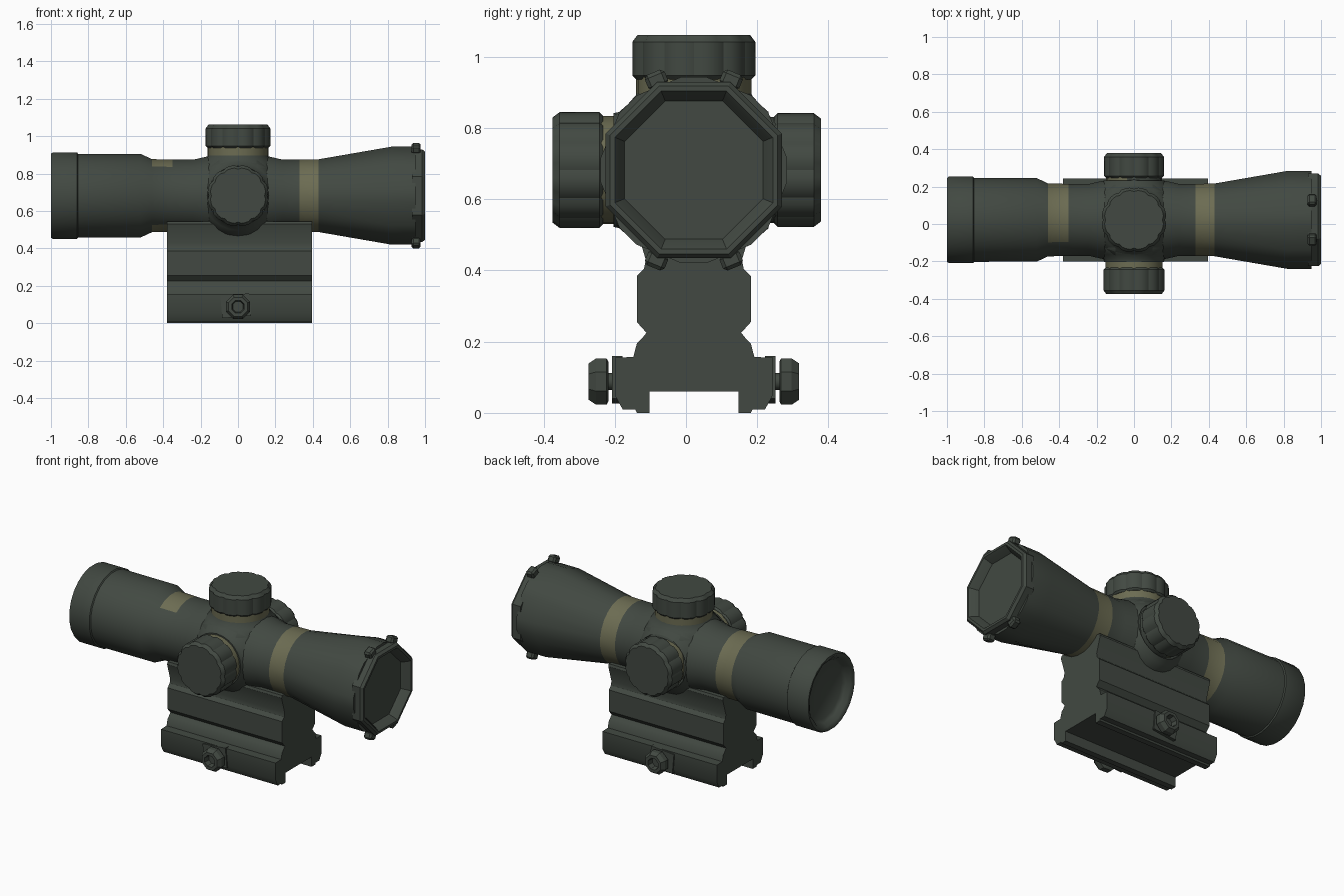
import bpy, bmesh, math
from mathutils import Vector, Matrix

cube = bpy.data.objects.get("Cube")
if cube:
    bpy.data.objects.remove(cube, do_unlink=True)


def material(name, rgb):
    m = bpy.data.materials.new(name)
    m.use_nodes = True
    m.diffuse_color = (*rgb, 1)
    bsdf = m.node_tree.nodes["Principled BSDF"]
    bsdf.inputs["Base Color"].default_value = (*rgb, 1)
    bsdf.inputs["Roughness"].default_value = 0.7
    return m


DARK = material("dark green grey", (0.054, 0.066, 0.054))
KHAKI = material("khaki", (0.15, 0.15, 0.085))
AXIS = Vector((0, 0.022, 0.682))       # optical axis
X, Y, Z = Vector((1, 0, 0)), Vector((0, 1, 0)), Vector((0, 0, 1))


def finish(name, bm, paint=None, angle=32):
    bmesh.ops.recalc_face_normals(bm, faces=bm.faces[:])
    if paint:
        for f in bm.faces:
            f.material_index = int(paint(f.calc_center_median()))
    me = bpy.data.meshes.new(name)
    bm.to_mesh(me)
    bm.free()
    ob = bpy.data.objects.new(name, me)
    bpy.context.collection.objects.link(ob)
    me.materials.append(DARK)
    me.materials.append(KHAKI)
    bpy.ops.object.select_all(action='DESELECT')
    ob.select_set(True)
    bpy.context.view_layer.objects.active = ob
    bpy.ops.object.shade_smooth_by_angle(angle=math.radians(angle))
    return ob


def lathe(name, profile, axis=X, centre=AXIS, segs=24, phase=0.0,
          shape=None, paint=None, angle=32):
    """Revolve (distance, radius) points; shape() scales the radius by angle."""
    bm = bmesh.new()
    u = Z if abs(axis.z) < 0.5 else Y
    v = axis.cross(u)
    rings = []
    for d, r in profile:
        ring = []
        for i in range(segs):
            a = 2 * math.pi * i / segs + phase
            k = r * (shape(d, r, i, a) if shape else 1)
            ring.append(bm.verts.new(centre + axis * d + (u * math.cos(a) + v * math.sin(a)) * k))
        rings.append(ring)
    for p, q in zip(rings, rings[1:]):
        for i in range(segs):
            j = (i + 1) % segs
            bm.faces.new((p[i], p[j], q[j], q[i]))
    bm.faces.new(rings[0])
    bm.faces.new(rings[-1])
    return finish(name, bm, paint, angle)


# Main tube: round at the eyepiece, eight-sided at the objective
def octagon_blend(d, r, i, a):
    t = min(max((d - 0.43) / 0.39, 0), 1)
    side = math.pi / 4
    flat = math.cos(side / 2) / math.cos(a % side - side / 2)
    scallop = 0.95 if d < -0.95 and r < 0.21 and i % 2 else 1
    return (1 + (flat - 1) * t) * scallop


def tube_paint(c):
    front_band = 0.33 < c.x < 0.43
    rear_band = -0.46 < c.x < -0.35 and c.y > -0.08
    return front_band or rear_band


lathe("scope_tube", [
    (-0.95, 0.17), (-0.965, 0.19), (-0.99, 0.205), (-1.0, 0.215), (-1.0, 0.226),
    (-0.99, 0.233), (-0.86, 0.233), (-0.855, 0.226), (-0.52, 0.225), (-0.46, 0.197),
    (-0.35, 0.194), (-0.24, 0.194), (-0.17, 0.21), (0.17, 0.21), (0.24, 0.194),
    (0.33, 0.194), (0.43, 0.196), (0.82, 0.276), (0.95, 0.276), (0.95, 0.2)],
    phase=math.radians(7.5), shape=octagon_blend, paint=tube_paint, angle=50)

# Eight-sided objective rim with its recessed lens
lathe("objective_rim", [
    (0.93, 0.24), (0.93, 0.268), (0.985, 0.268), (1.0, 0.255), (1.0, 0.24),
    (0.985, 0.228), (0.93, 0.2), (0.925, 0.19)],
    segs=8, phase=math.pi / 8)

# Small locking tabs round the objective
for k, deg in enumerate((22.5, 157.5, 202.5, 337.5)):
    bm = bmesh.new()
    bmesh.ops.create_cube(bm, size=1, matrix=(
        Matrix.Translation(AXIS) @ Matrix.Rotation(math.radians(deg), 4, 'X') @
        Matrix.Translation((0.952, 0, 0.274)) @ Matrix.Diagonal((0.05, 0.06, 0.046, 1))))
    bmesh.ops.bevel(bm, geom=bm.edges[:], offset=0.01, segments=1, affect='EDGES')
    finish(f"objective_tab_{k + 1}", bm)


# Adjustment turrets: flared base, coloured collar, fluted cap
def flutes(d, r, i, a):
    return 0.95 if i % 4 == 0 else 1


def turret(name, axis, start, end, radius, paint):
    lathe(name + "_base", [(0.05, 0.2), (0.1, 0.222), (0.15, 0.215), (0.185, 0.185),
                           (0.21, 0.163), (start - 0.03, 0.16)], axis, angle=50)
    lathe(name + "_collar", [(0.17, radius - 0.012), (start + 0.01, radius - 0.012)],
          axis, paint=paint)
    lathe(name + "_cap", [(start, radius - 0.01), (start + 0.01, radius),
                          (end - 0.02, radius), (end, radius - 0.015)],
          axis, segs=48, shape=flutes)


turret("top_turret", Z, 0.255, 0.38, 0.174, lambda c: True)
turret("front_turret", -Y, 0.255, 0.397, 0.164, lambda c: True)
turret("back_turret", Y, 0.225, 0.357, 0.161, lambda c: c.x < -0.03)

# Mount: one mirrored cross-section extruded along the tube
half = [(0.125, 0.06), (0.125, 0), (0.16, 0), (0.165, 0.01), (0.2, 0.01), (0.222, 0.05),
        (0.222, 0.155), (0.17, 0.157), (0.16, 0.195), (0.145, 0.21), (0.133, 0.225),
        (0.16, 0.255), (0.16, 0.385), (0.14, 0.405), (0.135, 0.43), (0.165, 0.53), (0.16, 0.545)]
section = half + [(-w, z) for w, z in reversed(half)]
bm = bmesh.new()
face = bm.faces.new([bm.verts.new((-0.38, AXIS.y + w, z)) for w, z in section])
grown = bmesh.ops.extrude_face_region(bm, geom=[face], use_keep_orig=True)
bmesh.ops.translate(bm, vec=(0.775, 0, 0),
                    verts=[g for g in grown["geom"] if isinstance(g, bmesh.types.BMVert)])
finish("rail_mount", bm)

# Clamp plates and bolts on both sides
for side, name in ((-1, "front"), (1, "back")):
    bm = bmesh.new()
    bmesh.ops.create_cube(bm, size=1, matrix=(
        Matrix.Translation((-0.012, AXIS.y + side * 0.215, 0.093)) @
        Matrix.Rotation(math.radians(-5), 4, 'Y') @ Matrix.Diagonal((0.155, 0.03, 0.12, 1))))
    finish(name + "_clamp_plate", bm)
    bolt = Vector((0, AXIS.y, 0.088))
    lathe(name + "_bolt_shaft", [(0.2, 0.024), (0.25, 0.024)], Y * side, bolt, segs=12)
    lathe(name + "_bolt_head", [
        (0.24, 0.06), (0.245, 0.07), (0.275, 0.07), (0.296, 0.055), (0.296, 0.036),
        (0.262, 0.03)], Y * side, bolt, segs=8, phase=math.pi / 8)
